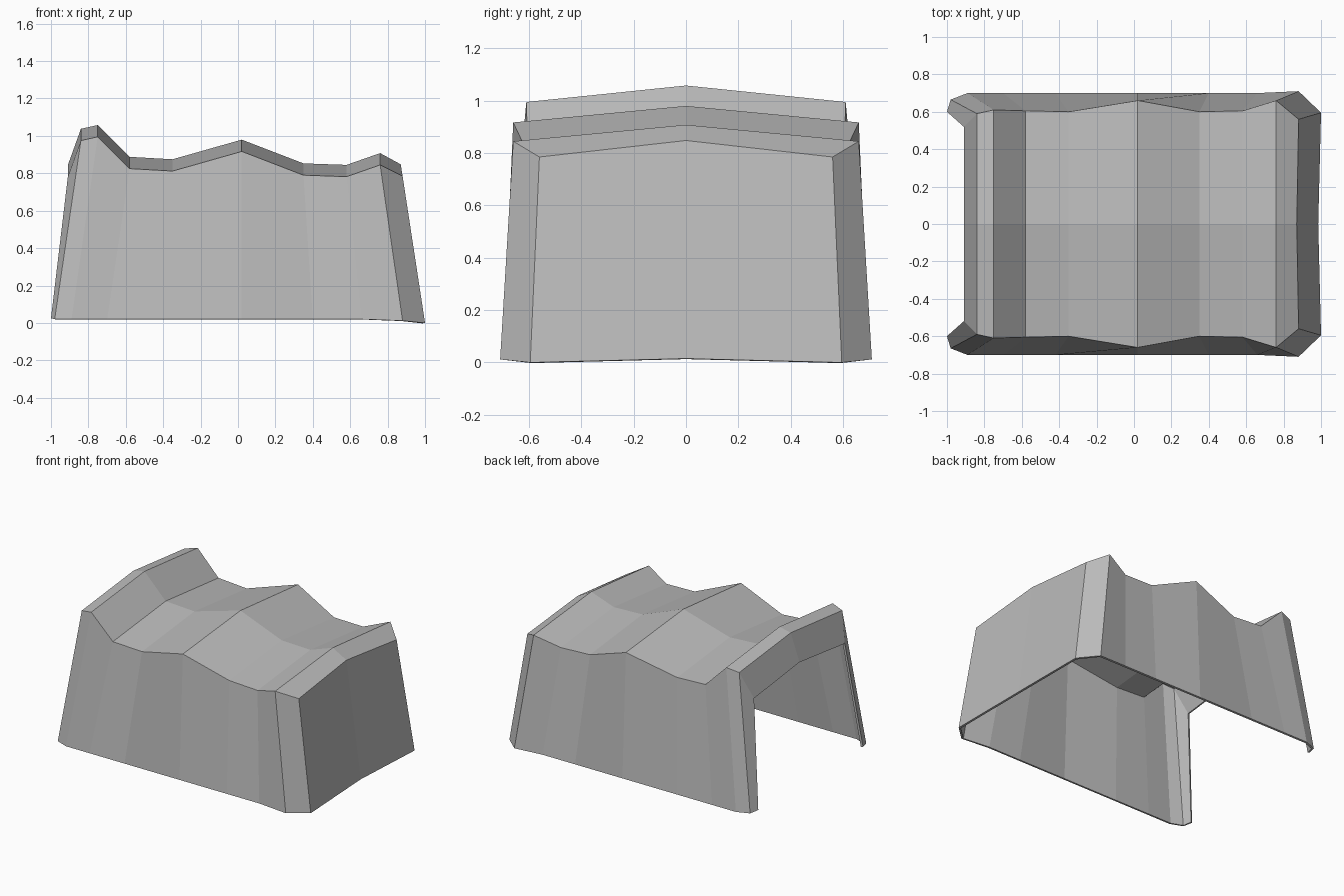
import bpy, bmesh

if "Cube" in bpy.data.objects:
    bpy.data.objects.remove(bpy.data.objects["Cube"])

# One row per hoop of the draped cover, from the open left end to the right end:
# (eave x, eave half width, eave z), (hem x, hem half width, hem z)
HOOPS = [
    ((-0.91, 0.52, 0.78), (-1.00, 0.60, 0.025)),
    ((-0.84, 0.59, 0.975), (-0.98, 0.665, 0.02)),
    ((-0.75, 0.61, 0.995), (-0.89, 0.70, 0.02)),
    ((-0.58, 0.605, 0.825), (-0.70, 0.70, 0.02)),
    ((-0.35, 0.60, 0.812), (-0.42, 0.70, 0.02)),
    ((0.02, 0.66, 0.917), (0.02, 0.70, 0.02)),
    ((0.35, 0.60, 0.79), (0.40, 0.70, 0.02)),
    ((0.58, 0.605, 0.782), (0.66, 0.70, 0.02)),
    ((0.76, 0.66, 0.845), (0.88, 0.71, 0.012)),
    ((0.88, 0.56, 0.785), (1.00, 0.595, 0.0)),
]
RIDGE_RISE = 0.063

grey = bpy.data.materials.new("canvas grey")
grey.diffuse_color = (0.5, 0.5, 0.5, 1)
grey.use_nodes = True
grey.node_tree.nodes["Principled BSDF"].inputs["Base Color"].default_value = grey.diffuse_color

bm = bmesh.new()

# Cross-sections: hem, eave, ridge, eave, hem
rows = []
for (ex, ey, ez), (hx, hy, hz) in HOOPS:
    section = [(hx, -hy, hz), (ex, -ey, ez), (ex, 0, ez + RIDGE_RISE),
               (ex, ey, ez), (hx, hy, hz)]
    rows.append([bm.verts.new(p) for p in section])
rows[-1][2].co.x = 0.87

# Side walls and roof
for a, b in zip(rows, rows[1:]):
    for j in range(4):
        bm.faces.new((a[j], b[j], b[j + 1], a[j + 1]))

# Closed right end wall, slightly drawn in at the middle
hem_a, eave_a, ridge, eave_b, hem_b = rows[-1]
mid = bm.verts.new((0.985, 0, 0.015))
bm.faces.new((hem_a, mid, ridge, eave_a))
bm.faces.new((mid, hem_b, eave_b, ridge))

mesh = bpy.data.meshes.new("draped_cover")
bm.to_mesh(mesh)
bm.free()
mesh.materials.append(grey)
cover = bpy.data.objects.new("draped_cover", mesh)
bpy.context.collection.objects.link(cover)

# Cloth thickness, inward
solid = cover.modifiers.new("cloth thickness", 'SOLIDIFY')
solid.thickness = 0.015
solid.offset = -1
